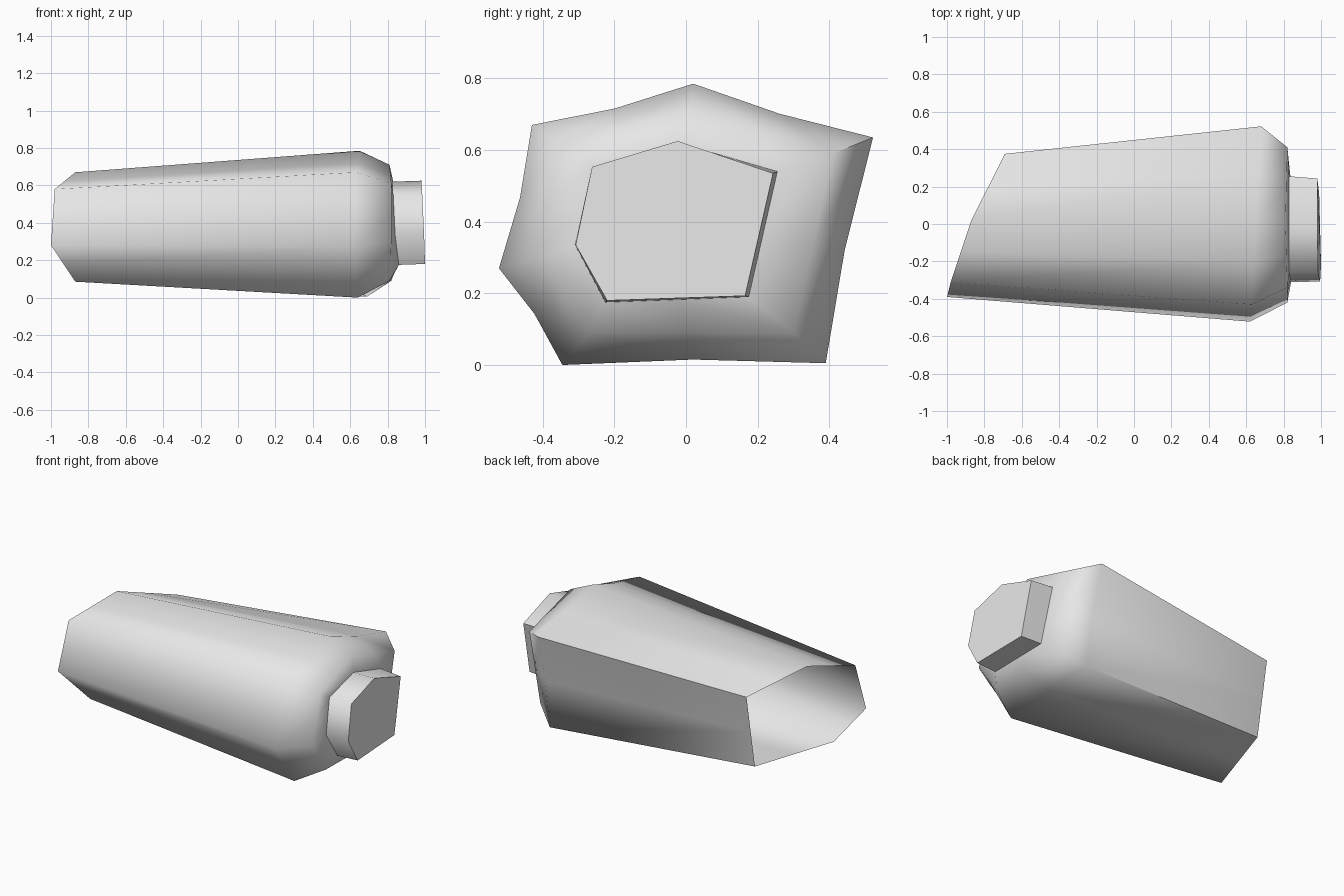
import bpy, bmesh, math
from mathutils import Vector

if "Cube" in bpy.data.objects:
    bpy.data.objects.remove(bpy.data.objects["Cube"])

grey = bpy.data.materials.new("light_grey")
grey.diffuse_color = (0.8, 0.8, 0.8, 1)
grey.use_nodes = True
grey.node_tree.nodes["Principled BSDF"].inputs["Base Color"].default_value = grey.diffuse_color


def with_midpoints(ring, dent=0.0):
    """Add a point halfway along each side, pulled towards the axis by dent."""
    pts = [Vector(p) for p in ring]
    centre = sum(pts, Vector()) / len(pts)
    out = []
    for i, p in enumerate(pts):
        mid = (p + pts[(i + 1) % len(pts)]) / 2
        inward = centre - mid
        inward.x = 0
        out += [p, mid + inward.normalized() * dent]
    return out


def loft(name, rings, angle, cap_end=False):
    """Skin a tube through rings of equal point count."""
    bm = bmesh.new()
    loops = [[bm.verts.new(p) for p in ring] for ring in rings]
    for a, b in zip(loops, loops[1:]):
        n = len(a)
        for i in range(n):
            j = (i + 1) % n
            bm.faces.new((a[i], a[j], b[j], b[i]))
    if cap_end:
        bm.faces.new(loops[-1])
    # Rings run clockwise seen from +x, so reverse where the skin faces inwards
    centre = sum((v.co for v in bm.verts), Vector()) / len(bm.verts)
    f = bm.faces[:][0]
    f.normal_update()
    if f.normal.dot(f.calc_center_median() - centre) < 0:
        bmesh.ops.reverse_faces(bm, faces=bm.faces[:])
    mesh = bpy.data.meshes.new(name)
    bm.to_mesh(mesh)
    bm.free()
    mesh.materials.append(grey)
    obj = bpy.data.objects.new(name, mesh)
    bpy.context.collection.objects.link(obj)
    bpy.ops.object.select_all(action='DESELECT')
    obj.select_set(True)
    bpy.context.view_layer.objects.active = obj
    bpy.ops.object.shade_smooth_by_angle(angle=math.radians(angle))
    return obj


# Cross-sections: top, back upper, back lower, front lower, front mid, front upper
open_end = [(-.87, .02, .67), (-.69, .375, .56), (-.69, .29, .085),
            (-.87, -.25, .085), (-1, -.39, .28), (-.98, -.31, .58)]
widest = [(.65, .02, .785), (.68, .522, .635), (.69, .39, .005),
          (.64, -.345, .0), (.62, -.522, .27), (.63, -.43, .67)]
shoulder = [(.81, .01, .71), (.82, .41, .59), (.82, .30, .09),
            (.81, -.27, .09), (.82, -.42, .30), (.82, -.34, .61)]
neck_base = [(.83, -.02, .62), (.83, .255, .54), (.85, .175, .19),
             (.86, -.225, .175), (.84, -.31, .335), (.83, -.262, .553)]
neck_end = [(.98, -.023, .625), (.98, .243, .535), (.99, .165, .193),
            (1.0, -.22, .18), (.995, -.308, .335), (.985, -.262, .553)]

# Tapered sleeve, open at the slanted end
loft("sleeve", [with_midpoints(open_end), with_midpoints(widest, .013),
                with_midpoints(shoulder), with_midpoints(neck_base)], 75)

# Short plug closing the narrow end
loft("plug", [neck_base, neck_end], 62, cap_end=True)
